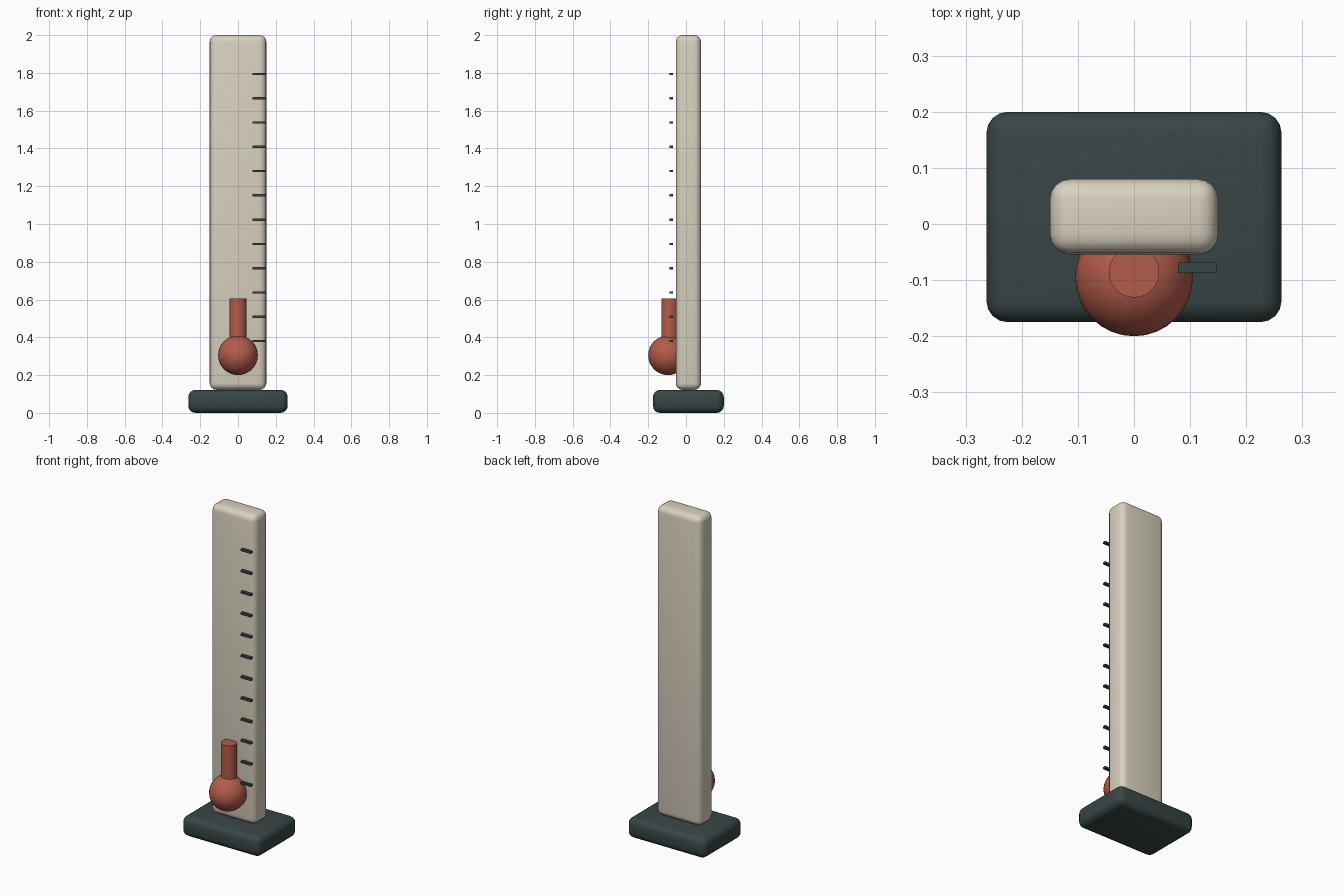
import bpy
import math

if "Cube" in bpy.data.objects:
    bpy.data.objects.remove(bpy.data.objects["Cube"])


def material(name, rgb):
    m = bpy.data.materials.new(name)
    m.diffuse_color = (*rgb, 1)
    m.use_nodes = True
    m.node_tree.nodes["Principled BSDF"].inputs["Base Color"].default_value = m.diffuse_color
    return m


cream = material("cream", (0.69, 0.64, 0.52))
slate = material("dark slate", (0.04, 0.06, 0.06))
red = material("brick red", (0.45, 0.107, 0.068))


def finish(name, mat):
    ob = bpy.context.object
    ob.name = name
    ob.data.materials.append(mat)
    return ob


def box(name, mat, lo, hi, bevel=0.0):
    """Box between two corners, with optional rounded edges."""
    bpy.ops.mesh.primitive_cube_add(size=1, location=[(a + b) / 2 for a, b in zip(lo, hi)])
    ob = finish(name, mat)
    ob.scale = [b - a for a, b in zip(lo, hi)]
    bpy.ops.object.transform_apply(location=False, rotation=False, scale=True)
    if bevel:
        mod = ob.modifiers.new("round", 'BEVEL')
        mod.width = bevel
        mod.segments = 4
        bpy.ops.object.modifier_apply(modifier=mod.name)
        bpy.ops.object.shade_smooth_by_angle(angle=math.radians(35))
    return ob


# Foot and upright backing board
box("base", slate, (-0.263, -0.175, 0), (0.263, 0.2, 0.122), 0.038)
box("board", cream, (-0.15, -0.054, 0.122), (0.15, 0.08, 2.0), 0.036)

# Bulb and liquid column
bpy.ops.mesh.primitive_uv_sphere_add(segments=32, ring_count=16, radius=0.105,
                                     location=(0, -0.095, 0.305))
finish("bulb", red)
bpy.ops.object.shade_smooth()
bpy.ops.mesh.primitive_cylinder_add(vertices=32, radius=0.045, depth=0.3,
                                    location=(0, -0.086, 0.455))
finish("liquid_column", red)
bpy.ops.object.shade_smooth_by_angle(angle=math.radians(35))

# Scale marks, standing slightly in front of the board
for i in range(12):
    z = 0.38 + i * 0.1286
    box(f"scale_mark_{i + 1}", slate, (0.078, -0.087, z - 0.006), (0.147, -0.069, z + 0.006))
